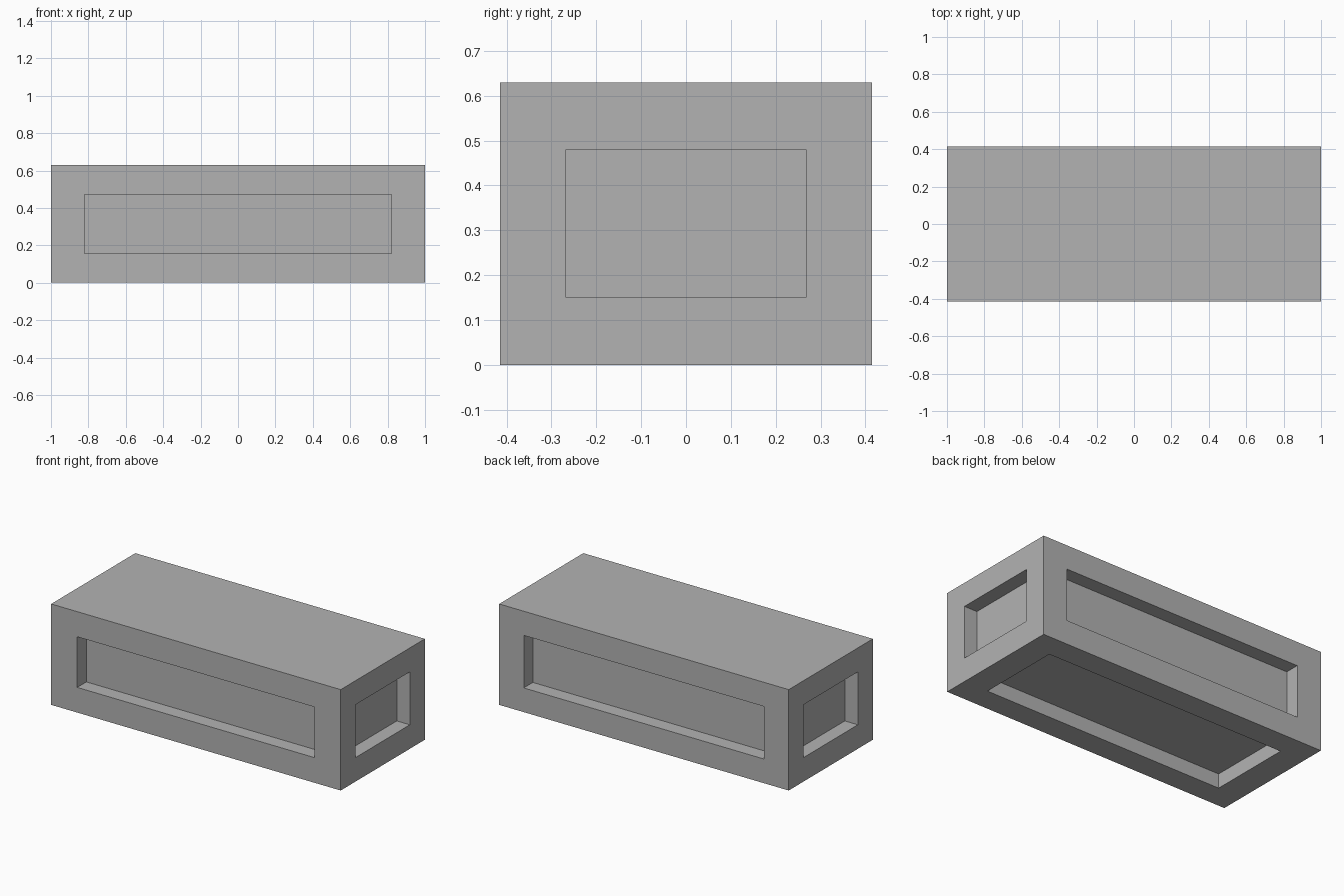
import bpy
import bmesh
from mathutils import Vector

cube = bpy.data.objects.get("Cube")
if cube:
    bpy.data.objects.remove(cube, do_unlink=True)

SIZE = Vector((2.0, 0.83, 0.63))
DEPTH = 0.09

grey = bpy.data.materials.new("plain_grey")
grey.use_nodes = True
colour = (0.45, 0.45, 0.45, 1)
grey.diffuse_color = colour
grey.node_tree.nodes["Principled BSDF"].inputs["Base Color"].default_value = colour

# Panel opening on each side: outward direction and half sizes about the centre
PANELS = [
    ((0, -1, 0), (0.82, 0, 0.158)),    # front
    ((0, 1, 0), (0.83, 0, 0.164)),     # back
    ((1, 0, 0), (0, 0.267, 0.165)),    # left end
    ((-1, 0, 0), (0, 0.267, 0.165)),   # right end
    ((0, 0, -1), (0.834, 0.266, 0)),   # underside
]

# Solid block
bm = bmesh.new()
bmesh.ops.create_cube(bm, size=1)
bmesh.ops.scale(bm, vec=SIZE, verts=bm.verts)

# Recessed panels, leaving the top plain
for direction, half in PANELS:
    direction = Vector(direction)
    face = max(bm.faces, key=lambda f: f.calc_center_median().dot(direction))
    bmesh.ops.inset_individual(bm, faces=[face], thickness=0.1)
    for v in face.verts:
        for axis in range(3):
            if half[axis]:
                v.co[axis] = half[axis] if v.co[axis] > 0 else -half[axis]
    floor = bmesh.ops.extrude_discrete_faces(bm, faces=[face])["faces"][0]
    bmesh.ops.translate(bm, vec=-direction * DEPTH, verts=floor.verts)

bmesh.ops.translate(bm, vec=(0, 0, SIZE.z / 2), verts=bm.verts)
bmesh.ops.recalc_face_normals(bm, faces=bm.faces)

mesh = bpy.data.meshes.new("panelled_block")
bm.to_mesh(mesh)
bm.free()
mesh.materials.append(grey)
block = bpy.data.objects.new("panelled_block", mesh)
bpy.context.collection.objects.link(block)
